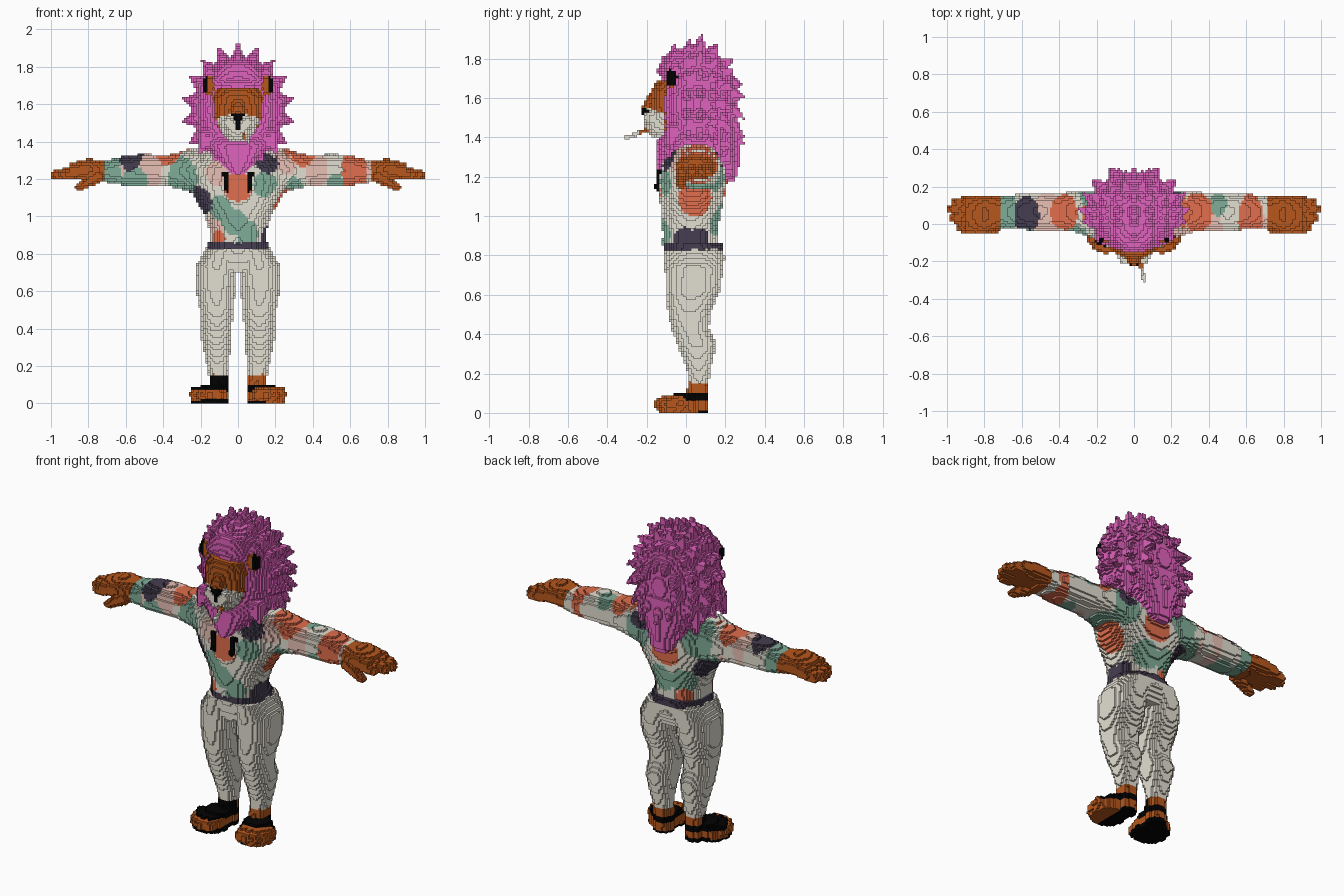
import bpy
import math
import random
from mathutils import Vector

random.seed(4)
CELL = 0.0125  # edge of one block
if bpy.data.objects.get("Cube"):
    bpy.data.objects.remove(bpy.data.objects["Cube"], do_unlink=True)

COLOURS = dict(cream=(226, 222, 208), teal=(128, 172, 152), coral=(224, 110, 78), blush=(232, 192, 180),
               plum=(72, 64, 82), brown=(182, 88, 34), black=(10, 10, 10), magenta=(224, 98, 188))
for name, rgb in COLOURS.items():
    mat = bpy.data.materials.new(name)
    mat.use_nodes = True
    mat.diffuse_color = [(c / 255) ** 2.2 for c in rgb] + [1]
    mat.node_tree.nodes["Principled BSDF"].inputs["Base Color"].default_value = mat.diffuse_color
    COLOURS[name] = mat


# Solids: low corner, high corner, inside test
def ball(centre, radii):
    c, r = Vector(centre), Vector(radii)
    return c - r, c + r, lambda p: sum(((p[i] - c[i]) / r[i]) ** 2 for i in range(3)) <= 1


def tube(start, end, r_start, r_end):
    a, b = Vector(start), Vector(end)
    d, pad = b - a, Vector([max(r_start, r_end)] * 3)

    def inside(p):
        q = Vector(p) - a
        t = min(1, max(0, q.dot(d) / d.length_squared))
        return (q - d * t).length <= r_start + (r_end - r_start) * t
    return Vector(map(min, a, b)) - pad, Vector(map(max, a, b)) + pad, inside


def loft(axis, *rows):
    """Each row: position on the axis, two centres, two radii."""
    u, v = [i for i in range(3) if i != axis]
    low, high = Vector(), Vector()
    low[axis], high[axis] = rows[0][0], rows[-1][0]
    for i, n in ((u, 1), (v, 2)):
        low[i] = min(row[n] - row[n + 2] for row in rows)
        high[i] = max(row[n] + row[n + 2] for row in rows)

    def inside(p):
        for a, b in zip(rows, rows[1:]):
            if a[0] <= p[axis] <= b[0]:
                t = (p[axis] - a[0]) / (b[0] - a[0])
                _, cu, cv, ru, rv = [m + (n - m) * t for m, n in zip(a, b)]
                return abs((p[u] - cu) / ru) ** 2.3 + abs((p[v] - cv) / rv) ** 2.3 <= 1
        return False
    return low, high, inside


# Block filling: earlier parts keep their blocks
blocks, parts = {}, []


def fill(part, rule, mirror, *solids):
    parts.append(part)
    for low, high, inside in solids:
        xs, ys, zs = [range(math.floor(a / CELL), math.ceil(b / CELL) + 1) for a, b in zip(low, high)]
        for key in ((i, j, k) for i in xs for j in ys for k in zs if k >= 0):
            if inside([(n + 0.5) * CELL for n in key]):
                for spot in (key, (-key[0] - 1, *key[1:]))[:1 + mirror]:
                    if spot not in blocks:
                        colour = rule(*[(n + 0.5) * CELL for n in spot]) if callable(rule) else rule
                        blocks[spot] = (part, colour)


def build(part):
    """Turn the exposed block sides of one part into a mesh."""
    verts, faces, slots, names = {}, [], [], []
    for key, (owner, colour) in blocks.items():
        for axis, side in ((a, s) for a in range(3) for s in (0, 1) if owner == part):
            near = list(key)
            near[axis] += 2 * side - 1
            if tuple(near) in blocks:
                continue
            face = []
            for du, dv in ((0, 0), (1, 0), (1, 1), (0, 1)):
                corner = list(key)
                corner[axis] += side
                corner[(axis + 1) % 3] += du
                corner[(axis + 2) % 3] += dv
                face.append(verts.setdefault(tuple(corner), len(verts)))
            faces.append(face if side else face[::-1])
            if colour not in names:
                names.append(colour)
            slots.append(names.index(colour))
    mesh = bpy.data.meshes.new(part)
    mesh.from_pydata([[n * CELL for n in v] for v in verts], [], faces)
    for name in names:
        mesh.materials.append(COLOURS[name])
    mesh.polygons.foreach_set("material_index", slots)
    mesh.update()
    bpy.context.collection.objects.link(bpy.data.objects.new(part, mesh))


# Head
def face_colour(x, y, z):
    muzzle = z < 1.555 - abs(x) * .25 and abs(x) < .11 and y < -.115
    return "cream" if muzzle and not (abs(x) < .03 and z > 1.53) else "brown"


fill("nose", "black", False, loft(2, (1.465, 0, -.19, .01, .022), (1.505, 0, -.195, .013, .024),
                                  (1.548, 0, -.205, .034, .026)))
fill("rolled_stick", lambda x, y, z: "brown" if y > -.235 else "cream", False,
     tube((.03, -.19, 1.44), (.055, -.3, 1.4), .011, .01))
fill("ears", lambda x, y, z: "black" if abs(x) > .168 and z > 1.665 else "brown", True,
     ball((.157, -.072, 1.7), (.036, .034, .055)))
fill("face", face_colour, True,
     loft(2, (1.4, 0, -.1, .05, .07), (1.48, 0, -.085, .11, .09), (1.54, 0, -.08, .13, .105),
          (1.64, 0, -.08, .135, .095), (1.69, 0, -.07, .11, .08)),
     tube((0, -.12, 1.61), (0, -.175, 1.558), .06, .045), ball((0, -.13, 1.475), (.09, .085, .078)),
     ball((.045, -.165, 1.495), (.042, .053, .042)))

# Mane: shell, beard, back fall and rings of tufts
centre, radii = Vector((0, .06, 1.57)), Vector((.245, .2, .29))
tufts = [tube((x, -.06, 1.3 + x * .7), (x * 1.15, -.08, 1.245 + x * .6), .05, .012) for x in (.05, .11, .17)]
tufts += [tube((x, -.05, 1.78 - x / 4), (x, -.06, 1.87 - x / 2), .04, .01) for x in (0, .09, .15)]
for ring, (tilt, count) in enumerate(((74, 18), (90, 18), (110, 18), (130, 14), (153, 9))):
    for n in range(count):
        turn = math.tau * (n + ring // 3 % 2 / 2) / count + math.pi / 2
        th = math.radians(tilt)
        out = Vector((math.sin(th) * math.cos(turn), -math.cos(th), math.sin(th) * math.sin(turn)))
        reach = Vector([a * b for a, b in zip(out, radii)])
        if out.z > -.75:
            tip = centre + reach * random.uniform(1.14, 1.2) + Vector((0, .02, -.05 * max(0, out.y)))
            tufts.append(tube(centre + reach * .88, tip, .05, .008))
for n in range(30):
    z = random.uniform(1.3, 1.6)
    x = random.uniform(0, .2 if z > 1.4 else .1)
    tufts.append(tube((x, .24 - x * .5, z), (x * .95, .265 - x * .5, z - .1), .028, .012))
fill("mane", "magenta", True, ball(centre, radii),
     loft(2, (1.23, 0, -.08, .05, .065), (1.3, 0, -.06, .11, .09), (1.38, 0, -.04, .18, .11),
          (1.46, 0, 0, .2, .09), (1.66, 0, 0, .19, .085), (1.73, 0, -.05, .16, .1),
          (1.81, 0, -.04, .11, .08), (1.85, 0, -.01, .04, .04)),
     loft(2, (1.17, 0, .22, .035, .035), (1.26, 0, .17, .1, .09), (1.4, 0, .12, .18, .15),
          (1.55, 0, .07, .21, .18)), *tufts)

# Shirt patches: centre and reach, narrowed along the arms
PATCHES = dict(
    plum=[(-.575, .045, 1.33, .112), (-.21, -.055, 1.08, .08), (-.22, .1, 1.08, .085),
          (.16, -.1, 1.3, .07), (.19, .2, 1.3, .07), (.16, -.01, .88, .065), (.16, .08, .88, .065)],
    coral=[(-.375, .06, 1.34, .115), (.345, .06, 1.34, .12), (.62, .04, 1.25, .122), (0, -.14, 1.16, .08),
           (.24, .05, 1.065, .1), (-.11, -.08, .88, .05), (-.1, .15, .88, .06), (0, .2, 1.16, .09)],
    teal=[(-.685, .06, 1.24, .12), (-.555, .01, 1.16, .12), (-.3, .03, 1.2, .13), (-.22, .16, 1.27, .12),
          (-.1, -.12, 1.04, .07), (-.02, -.12, .97, .07), (.06, -.13, .91, .07), (.15, -.12, 1.17, .07),
          (.45, .12, 1.34, .08), (.52, .02, 1.16, .08), (.3, .05, 1.17, .09), (.21, .18, 1.22, .1),
          (.05, .17, .98, .085), (-.1, .17, .98, .085)],
    blush=[(-.465, .05, 1.27, .125), (-.64, .02, 1.25, .1), (-.1, -.13, 1.24, .08), (.42, .01, 1.25, .1),
           (.27, -.03, 1.3, .08), (-.13, -.08, .95, .06), (-.34, .13, 1.17, .06), (.69, 0, 1.26, .06)])


def shirt_colour(x, y, z):
    narrow = 1.6 if abs(x) > .28 else 1
    hits = (name for name, spots in PATCHES.items() for cx, cy, cz, size in spots
            if math.hypot((x - cx) * narrow, y - cy, z - cz) < size)
    return next(hits, "cream")


fill("collar_straps", "black", True, tube((.06, -.143, 1.145), (.068, -.135, 1.225), .016, .016))
fill("belt", "plum", False, loft(2, (.825, 0, .04, .165, .155), (.863, 0, .03, .16, .15)))
fill("shirt", shirt_colour, False,
     loft(2, (.85, 0, .02, .155, .14), (.92, 0, .02, .152, .138), (1, 0, .025, .175, .15),
          (1.1, 0, .03, .235, .165), (1.18, 0, .035, .265, .175), (1.26, 0, .035, .27, .165),
          (1.34, 0, .04, .21, .12), (1.38, 0, .04, .1, .08)))
fill("sleeves", shirt_colour, True, ball((.24, .06, 1.25), (.13, .12, .11)),
     loft(0, (.2, .05, 1.24, .13, .13), (.3, .065, 1.245, .11, .1), (.4, .065, 1.245, .1, .08),
          (.5, .065, 1.25, .1, .085), (.6, .065, 1.245, .095, .08), (.71, .065, 1.24, .085, .058)))

# Hands
fingers = [tube((.86, y, 1.24), (end, y, 1.222), .034, .024)
           for y, end in ((-.02, .925), (.03, .966), (.08, .976), (.118, .95))]
fill("hands", "brown", True, tube((.75, -.015, 1.215), (.85, -.025, 1.155), .036, .02), *fingers,
     loft(0, (.71, .06, 1.24, .085, .057), (.8, .05, 1.255, .1, .055), (.9, .05, 1.24, .1, .042)))

# Trousers
fill("trousers", "cream", True,
     loft(2, (.7, 0, .04, .12, .12), (.78, 0, .045, .195, .15), (.84, 0, .04, .165, .15)),
     loft(2, (.15, .105, .065, .05, .05), (.22, .11, .065, .06, .06), (.35, .115, .055, .082, .1),
          (.43, .115, .022, .083, .095), (.5, .115, .015, .09, .107), (.62, .12, .035, .107, .135),
          (.74, .115, .042, .108, .15), (.82, .09, .04, .085, .15)))


# Feet with sandal straps and soles
def foot_colour(x, y, z):
    strap = .06 < z < .1 and y > (-.04 if x < 0 else -.075 + max(0, x - .17))
    ankle = x < 0 and .08 < z < .15 and y < .06
    sole = z < (.03 if -.2 < x < 0 else CELL) and x < .15
    return "black" if sole or strap or ankle else "brown"


toes = [tube((x, y + .05, .05), (x, y, .045), .042, .036)
        for x, y in ((.11, -.12), (.15, -.125), (.19, -.11), (.217, -.075))]
fill("feet", foot_colour, True, *toes,
     loft(2, (0, .105, .055, .052, .055), (.16, .105, .06, .05, .052)),
     loft(2, (0, .15, -.04, .095, .1), (.06, .15, -.035, .092, .095), (.1, .125, .01, .065, .065)))

for part in parts:
    build(part)
